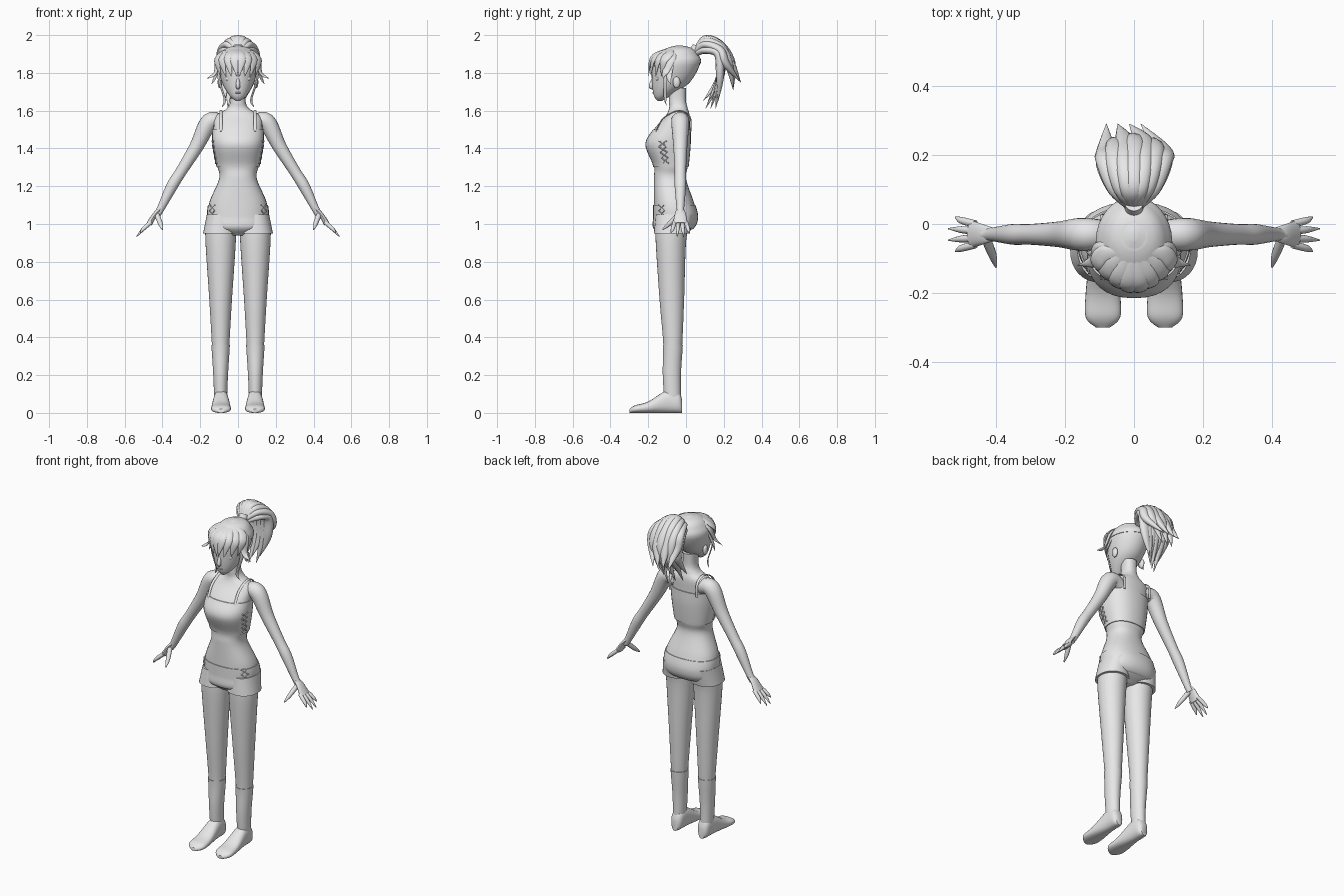
import bpy, bmesh
from math import sin, cos, pi, radians, copysign
from mathutils import Vector, Matrix

cube = bpy.data.objects.get("Cube")
if cube:
    bpy.data.objects.remove(cube, do_unlink=True)

shade = (.8, .8, .8, 1)
grey = bpy.data.materials.new("plain grey")
grey.use_nodes = True
grey.diffuse_color = shade
grey.node_tree.nodes["Principled BSDF"].inputs["Base Color"].default_value = shade

SIDEWAYS = Vector((1, 0, 0))
DEPTH = Vector((0, 1, 0))
UP = Vector((0, 0, 1))


def finish(name, bm, mirror=False):
    bmesh.ops.recalc_face_normals(bm, faces=bm.faces)
    mesh = bpy.data.meshes.new(name)
    bm.to_mesh(mesh)
    bm.free()
    mesh.materials.append(grey)
    mesh.shade_smooth()
    mesh.set_sharp_from_angle(angle=radians(50))
    obj = bpy.data.objects.new(name, mesh)
    bpy.context.collection.objects.link(obj)
    if mirror:
        modifier = obj.modifiers.new("mirror", "MIRROR")
        modifier.use_mirror_merge = False


def smooth(rows, steps=6):
    """Catmull-Rom interpolation of number rows."""
    out = []
    last = len(rows) - 1
    for i in range(last):
        quad = [rows[min(max(i + j, 0), last)] for j in (-1, 0, 1, 2)]
        for s in range(steps):
            t = s / steps
            out.append(tuple(
                b + t / 2 * (c - a + t * (2 * a - 5 * b + 4 * c - d + t * (3 * (b - c) + d - a)))
                for a, b, c, d in zip(*quad)))
    out.append(tuple(rows[last]))
    return out


def ring_point(centre, u, v, angle, power):
    c, s = cos(angle), sin(angle)
    return (centre + u * copysign(abs(c) ** (2 / power), c)
            + v * copysign(abs(s) ** (2 / power), s))


def add_loft(bm, rings, sides=24, power=2):
    loops = [[bm.verts.new(ring_point(*ring, 2 * pi * i / sides, power)) for i in range(sides)]
             for ring in rings]
    for lower, upper in zip(loops, loops[1:]):
        for i in range(sides):
            j = (i + 1) % sides
            bm.faces.new((lower[i], lower[j], upper[j], upper[i]))
    bm.faces.new(loops[0])
    bm.faces.new(loops[-1])


def level_ring(row, grow=0, offset=0):
    """Horizontal ring from height, half width, front and back."""
    z, width, front, back = row
    return (Vector((offset, (front + back) / 2, z)), SIDEWAYS * (width + grow),
            DEPTH * ((back - front) / 2 + grow))


def stack(name, rows, power=2, grow=0, offset=0):
    bm = bmesh.new()
    add_loft(bm, [level_ring(row, grow, offset) for row in rows], 32, power)
    finish(name, bm, mirror=offset > 0)


def between(rows, low, high):
    return [row for row in rows if low <= row[0] <= high]


def add_tube(bm, points, flat, wide, sides):
    """Tapered tube through (x, y, z, radius) points; without wide it lies on the skull."""
    rows = smooth(points)
    spots = [Vector(row[:3]) for row in rows]
    rings = []
    for i, spot in enumerate(spots):
        along = (spots[min(i + 1, len(spots) - 1)] - spots[max(i - 1, 0)]).normalized()
        u = wide or along.cross(spot - Vector((0, -.05, 1.8)))
        u = (u - along * u.dot(along)).normalized()
        radius = max(rows[i][3], .001)
        rings.append((spot, u * radius, along.cross(u) * radius * flat))
    add_loft(bm, rings, sides)


def tubes(name, paths, flat=1, wide=None, mirror=True, sides=12):
    bm = bmesh.new()
    for path in paths:
        add_tube(bm, path, flat, wide, sides)
    finish(name, bm, mirror)


def ball(name, centre, size, mirror=True):
    bm = bmesh.new()
    placement = Matrix.Translation(centre) @ Matrix.Diagonal((*size, 1))
    bmesh.ops.create_uvsphere(bm, u_segments=20, v_segments=12, radius=1, matrix=placement)
    finish(name, bm, mirror)


# Torso and neck: height, half width, front, back
torso = smooth([
    (.94, .06, -.13, -.03), (.98, .15, -.17, .04), (1.04, .16, -.17, .06), (1.12, .15, -.17, .04),
    (1.24, .1, -.17, 0), (1.31, .11, -.17, .01), (1.42, .13, -.21, .02), (1.5, .13, -.17, .02),
    (1.57, .12, -.11, .02), (1.61, .06, -.09, .01), (1.65, .04, -.09, 0), (1.72, .04, -.09, 0)], 10)
stack("torso", torso, power=2.3)
stack("crop_top", between(torso, 1.3, 1.5), power=2.3, grow=.005)
stack("shorts", between(torso, .97, 1.11), power=2.3, grow=.004)

# Shorts legs
cuffs = smooth([(1.05, .07, -.16, .04), (.95, .09, -.17, .02)])
stack("shorts_legs", cuffs, power=2.2, offset=.095)

# Legs and socks
leg = smooth([(1, .08, -.16, .02), (.9, .08, -.16, 0), (.6, .06, -.14, -.01),
              (.36, .046, -.12, -.02), (.2, .036, -.12, -.03), (.04, .03, -.11, -.03)], 10)
stack("legs", leg, offset=.092)
stack("socks", between(leg, .05, .37), grow=.003, offset=.092)

# Feet: distance along the sole, half width, thickness
sole = smooth([(-.02, .02, .07), (-.04, .035, .11), (-.1, .04, .12),
               (-.2, .05, .06), (-.27, .05, .04), (-.3, .02, .02)])
bm = bmesh.new()
add_loft(bm, [(Vector((.09, y, thick / 2)), SIDEWAYS * width, UP * thick / 2)
              for y, width, thick in sole], power=2.4)
finish("feet", bm, mirror=True)


# Arms and palms: outward, height, radius
def limb(rows):
    return [(x, -.03, z, radius) for x, z, radius in rows]


arm = limb([(.08, 1.53, .04), (.15, 1.54, .048), (.22, 1.41, .037), (.3, 1.28, .03),
            (.35, 1.2, .03), (.41, 1.08, .02), (.43, 1.05, .02)])
palm = limb([(.41, 1.08, .02), (.44, 1.05, .03), (.47, 1, .04)])
tubes("arms", [arm], wide=DEPTH, sides=20)
tubes("palms", [palm], flat=.4, wide=DEPTH, sides=16)

# Fingers fan out from the palm, longest in the middle
thumb = [(.43, -.04, 1.05, .014), (.41, -.09, 1, .012), (.4, -.125, .97, .003)]
fingers = [thumb]
for i in range(4):
    fan = i - 1.5
    short = fan * fan / 100
    fingers.append([(.46, -.03 - .02 * fan, 1.01, .011), (.5, -.03 - .027 * fan, .975, .01),
                    (.54 - short, -.03 - .033 * fan, .93 + short, .002)])
tubes("fingers", fingers, wide=DEPTH)

# Shoulder straps
strap = [(.09, y, z, .008) for y, z in
         ((-.16, 1.49), (-.12, 1.56), (-.04, 1.6), (.02, 1.57), (.025, 1.49))]
tubes("straps", [strap], flat=.4, wide=SIDEWAYS)


# Criss-cross side lacing that follows the torso surface
def on_torso(z, degrees):
    row = min(torso, key=lambda r: abs(r[0] - z))
    spot = ring_point(*level_ring(row, .007), radians(degrees), 2.3)
    return (spot.x, spot.y, z, .003)


laces = []
for bottom, middle in ((1.32, -12), (.98, -35)):
    for i in range(4):
        z = bottom + .03 * i
        for way in (-9, 9):
            laces.append([on_torso(z, middle + way), on_torso(z + .03, middle - way)])
tubes("side_laces", laces, wide=UP + DEPTH, sides=6)

# Head, ears and face
head = smooth([
    (1.65, .01, -.15, -.13), (1.68, .045, -.17, -.08), (1.75, .085, -.18, .02),
    (1.85, .108, -.18, .075), (1.9, .09, -.15, .06), (1.93, .06, -.1, .03), (1.945, .01, -.05, -.02)], 8)
stack("head", head)
stack("scalp", between(head, 1.84, 1.94), grow=.003)
ball("ears", (.096, -.05, 1.75), (.012, .02, .03))
ball("eyes", (.044, -.15, 1.77), (.023, .012, .014))
ball("lips", (0, -.172, 1.695), (.017, .006, .004), mirror=False)
nose = [(0, -.17, 1.78, .006), (0, -.185, 1.73, .012), (0, -.17, 1.72, .006)]
tubes("nose", [nose], wide=SIDEWAYS, mirror=False)

# Fringe locks sweep from the crown round to the temple
locks = []
for k in (.15, .45, .75, 1):
    turn = .07 * k * k
    locks.append([(.03 * k, -.08, 1.93, .012), (.09 * k, turn - .16, 1.9, .026),
                  (.11 * k, turn - .19, 1.86, .023), (.1 * k - .01, turn - .2, 1.78, .001)])

# Flicks at the temples and long locks beside the face
flick = [(.04, -.07, 1.93, .012), (.1, -.08, 1.88, .028), (.12, -.11, 1.8, .018), (.165, -.12, 1.77, .001)]
wisp = [(.1, -.08, 1.84, .015), (.12, -.09, 1.78, .015), (.14, -.08, 1.74, .001)]
side_lock = [(.1, -.1, 1.84, .012), (.1, -.11, 1.76, .011), (.07, -.11, 1.66, .008), (.085, -.1, 1.62, .001)]
tubes("fringe", locks + [flick, wisp, side_lock], flat=.35)

# Ponytail: an outer fan that flicks back and an inner fan that hangs down
tail = []
for i in range(-3, 4):
    k = i / 3
    dip = .03 * k * k
    uneven = .04 * (i % 2)
    tail.append([(0, .05, 1.91, .02), (.05 * k, .1, 1.98 - dip, .025), (.08 * k, .18, 1.95 - dip, .03),
                 (.08 * k, .24 - dip, 1.85, .03), (.05 * k - .03, .25 + uneven, 1.71 + uneven, .001)])
    tail.append([(0, .05, 1.9, .02), (.05 * k, .1, 1.95 - dip, .025), (.08 * k, .17, 1.9, .03),
                 (.07 * k, .18, 1.78, .028), (.05 * k - .02, .13 + .04 * k, 1.61 + uneven, .001)])
tubes("ponytail", tail, flat=.75, wide=SIDEWAYS, mirror=False)
hair_tie = [(0, .03, 1.89, .028), (0, .06, 1.94, .026)]
tubes("hair_tie", [hair_tie], wide=SIDEWAYS, mirror=False, sides=16)
